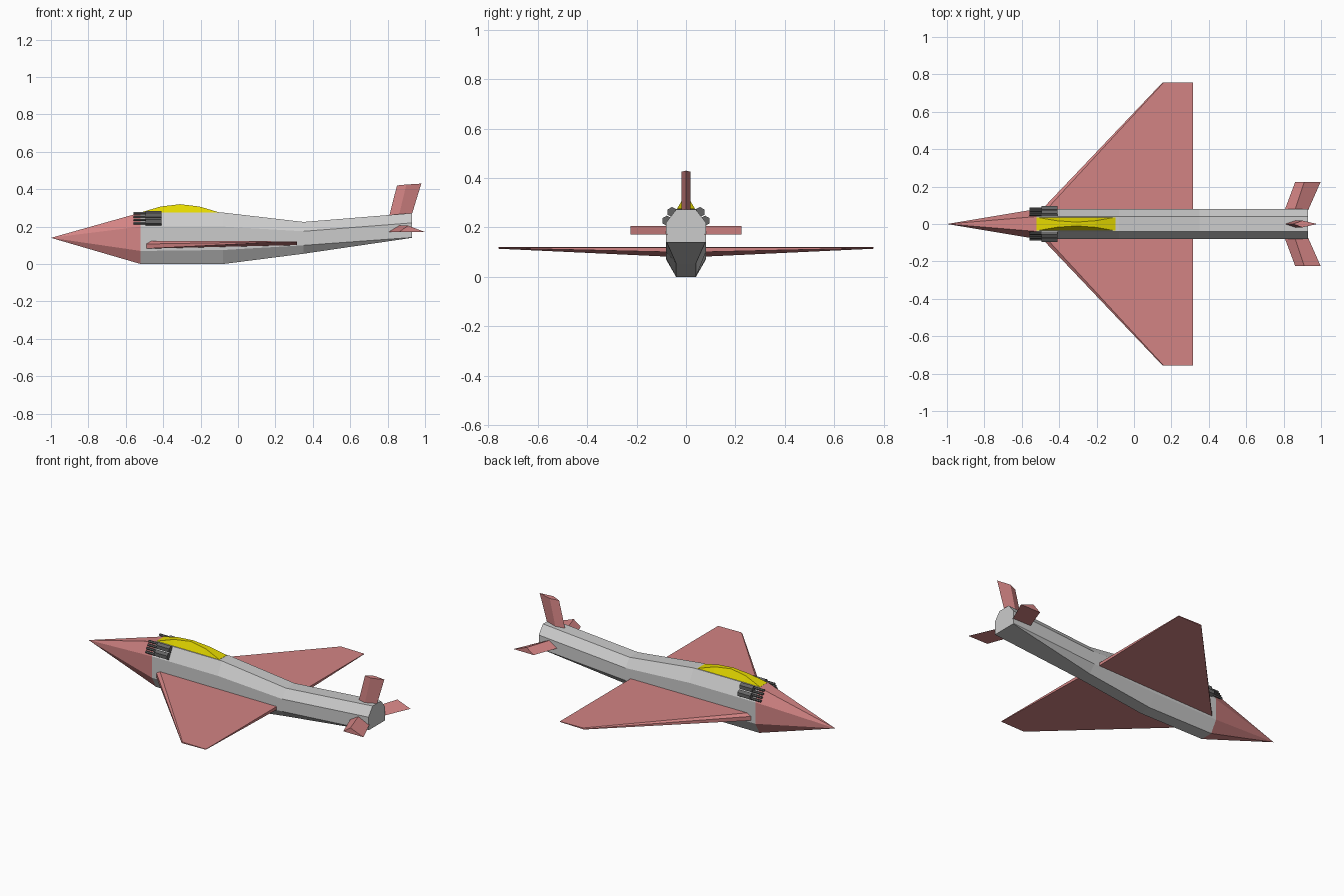
import bpy, bmesh, math
from mathutils import Matrix, Vector

cube = bpy.data.objects.get("Cube")
if cube:
    bpy.data.objects.remove(cube, do_unlink=True)


def material(name, rgb):
    m = bpy.data.materials.new(name)
    m.use_nodes = True
    m.diffuse_color = (*rgb, 1)
    m.node_tree.nodes["Principled BSDF"].inputs["Base Color"].default_value = (*rgb, 1)
    return m


GREY = material("hull grey", (0.6, 0.6, 0.6))
RED = material("faded red", (0.65, 0.23, 0.23))
YELLOW = material("canopy yellow", (0.78, 0.69, 0.0))
DARK = material("gun grey", (0.13, 0.13, 0.13))


def finish(name, bm, mat):
    bmesh.ops.remove_doubles(bm, verts=bm.verts, dist=0.0001)
    bmesh.ops.recalc_face_normals(bm, faces=bm.faces)
    mesh = bpy.data.meshes.new(name)
    bm.to_mesh(mesh)
    bm.free()
    mesh.materials.append(mat)
    obj = bpy.data.objects.new(name, mesh)
    bpy.context.collection.objects.link(obj)
    return obj


def loft(name, rings, mat):
    """Skin a list of equal-length rings and cap both ends."""
    bm = bmesh.new()
    loops = [[bm.verts.new(p) for p in ring] for ring in rings]
    n = len(loops[0])
    for a, b in zip(loops, loops[1:]):
        for i in range(n):
            j = (i + 1) % n
            bm.faces.new((a[i], a[j], b[j], b[i]))
    bm.faces.new(loops[0])
    bm.faces.new(loops[-1])
    return finish(name, bm, mat)


def hull_ring(x, bottom, bottom_width, low, high, top):
    side = [(bottom_width, bottom), (0.08, low), (0.08, high), (0.04, top)]
    return [(x, y, z) for y, z in side] + [(x, -y, z) for y, z in reversed(side)]


# Fuselage: eight-sided tube that rises to a flat-bottomed tail
front_ring = hull_ring(-0.52, 0, 0.04, 0.07, 0.20, 0.275)
loft("fuselage", [
    front_ring,
    hull_ring(-0.08, 0, 0.04, 0.075, 0.20, 0.275),
    hull_ring(0.35, 0.055, 0.04, 0.1, 0.175, 0.225),
    hull_ring(0.93, 0.14, 0.078, 0.142, 0.22, 0.272),
], GREY)

# Nose cone
bm = bmesh.new()
base = [bm.verts.new(p) for p in front_ring]
tip = bm.verts.new((-1, 0, 0.14))
bm.faces.new(base)
for i in range(8):
    bm.faces.new((base[i], base[(i + 1) % 8], tip))
finish("nose_cone", bm, RED)

# Canopy: arched ridge, narrowest at its peak
rings = []
for i in range(5):
    t = i / 4
    arch = math.sin(math.pi * t)
    x, half = -0.52 + 0.42 * t, 0.036 - 0.026 * arch
    z = 0.276 + 0.044 * arch
    rings.append([(x, -0.036, 0.272), (x, -half, z), (x, half, z), (x, 0.036, 0.272)])
loft("canopy", rings, YELLOW)


# Wings and horizontal tail, mirrored by side
def wing_ring(y, lead, bevel, trail, z_low, z_mid):
    return [(lead, y, z_low), (lead, y, z_mid), (lead + bevel, y, 0.122),
            (trail, y, 0.12), (trail, y, z_low + (0.12 - z_low) * 0.5)]


def tail_ring(y, lead, peak, trail):
    return [(lead, y, 0.172), (peak, y, 0.205), (trail, y, 0.172)]


for side, s in (("left", 1), ("right", -1)):
    loft(side + "_wing", [wing_ring(s * 0.07, -0.5, 0.025, 0.315, 0.082, 0.107),
                          wing_ring(s * 0.757, 0.153, 0.006, 0.315, 0.114, 0.118)], RED)
    loft(side + "_tailplane", [tail_ring(s * 0.06, 0.80, 0.855, 0.925),
                               tail_ring(s * 0.225, 0.862, 0.91, 0.998)], RED)


# Upright fin with a diamond section
def fin_ring(lead, mid, trail, z_lead, z_trail):
    z_mid = (z_lead + z_trail) / 2
    return [(lead, 0, z_lead), (mid, 0.018, z_mid), (trail, 0, z_trail), (mid, -0.018, z_mid)]


loft("tail_fin", [fin_ring(0.808, 0.86, 0.928, 0.255, 0.26),
                  fin_ring(0.85, 0.90, 0.98, 0.42, 0.43)], RED)


# Gun pods: hexagonal housings with twin barrels on each shoulder
def rod(bm, x0, x1, y, z, radius, sides, turn):
    place = (Matrix.Translation(Vector(((x0 + x1) / 2, y, z)))
             @ Matrix.Rotation(turn, 4, 'X') @ Matrix.Rotation(math.pi / 2, 4, 'Y'))
    bmesh.ops.create_cone(bm, cap_ends=True, segments=sides, radius1=radius,
                          radius2=radius, depth=x1 - x0, matrix=place)


for side, s in (("left", 1), ("right", -1)):
    for label, y, z in (("upper", 0.056, 0.262), ("lower", 0.077, 0.227)):
        bm = bmesh.new()
        rod(bm, -0.495, -0.41, s * y, z, 0.021, 6, s * math.radians(-30))
        for k in (-1, 1):
            rod(bm, -0.56, -0.49, s * (y - k * 0.005), z + k * 0.009, 0.007, 6, 0)
        finish(f"{side}_{label}_gun", bm, DARK)
